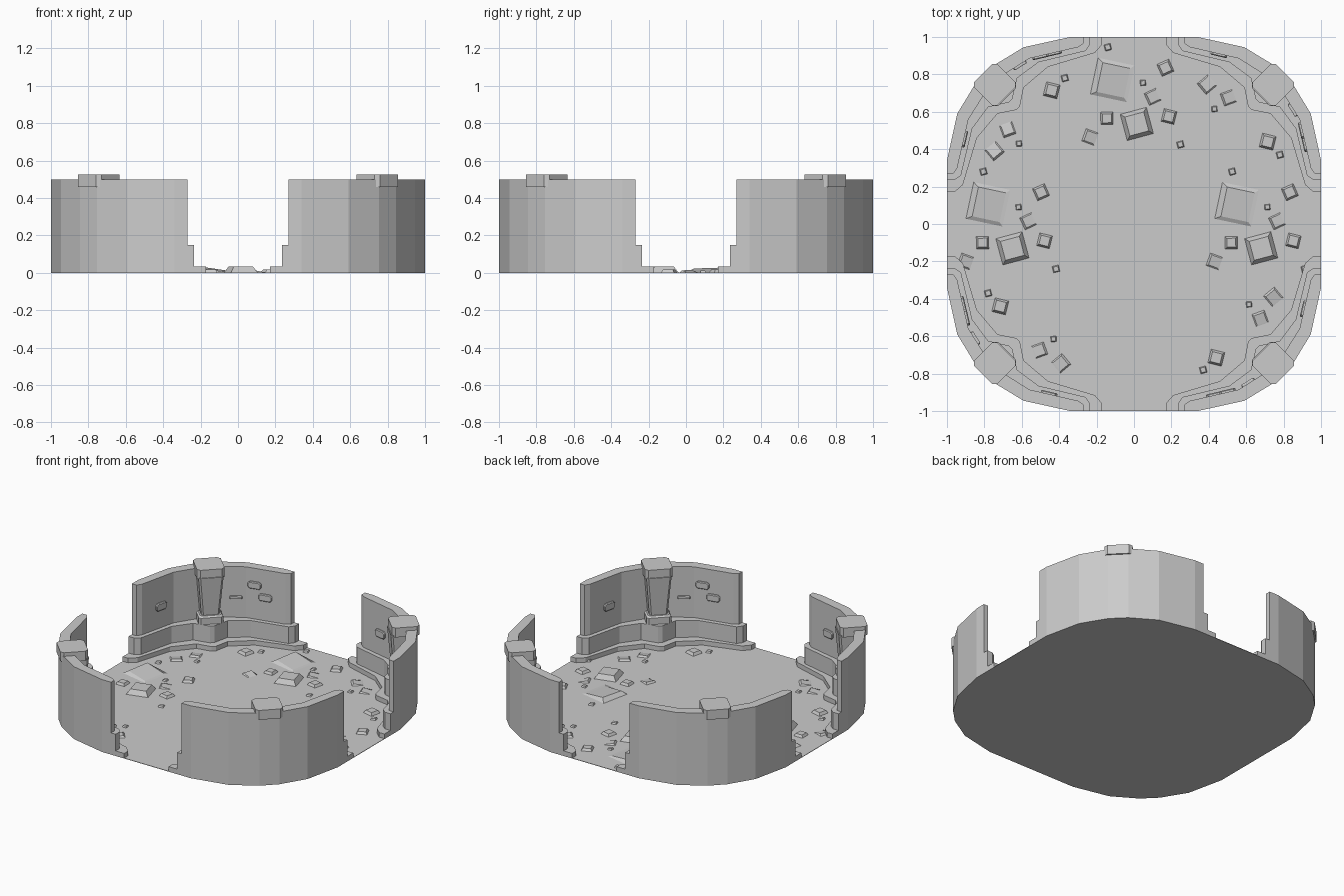
import bpy, bmesh, math
from mathutils import Matrix, Vector

if "Cube" in bpy.data.objects:
    bpy.data.objects.remove(bpy.data.objects["Cube"])


def make(name, rings, matrix=Matrix()):
    """Closed solid lofted through rings of equal vertex count."""
    bm = bmesh.new()
    loops = [[bm.verts.new(matrix @ Vector(p)) for p in ring] for ring in rings]
    n = len(loops[0])
    bm.faces.new(loops[0])
    bm.faces.new(loops[-1])
    for lo, hi in zip(loops, loops[1:]):
        for i in range(n):
            j = (i + 1) % n
            bm.faces.new((lo[i], lo[j], hi[j], hi[i]))
    bmesh.ops.recalc_face_normals(bm, faces=bm.faces)
    mesh = bpy.data.meshes.new(name)
    bm.to_mesh(mesh)
    bm.free()
    obj = bpy.data.objects.new(name, mesh)
    bpy.context.collection.objects.link(obj)
    return obj


def rect(a, b, z, c=0.0):
    """Rectangle ring of half sizes a, b, with corners cut by c."""
    if c == 0:
        return [(a, b, z), (-a, b, z), (-a, -b, z), (a, -b, z)]
    return [(a, b - c, z), (a - c, b, z), (c - a, b, z), (-a, b - c, z),
            (-a, c - b, z), (c - a, -b, z), (a - c, -b, z), (a, c - b, z)]


def at(x, y, z=0.0, deg=0.0):
    return Matrix.Translation((x, y, z)) @ Matrix.Rotation(math.radians(deg), 4, 'Z')


def diagonal(half):
    """Complete a half path by mirroring it across the line x = y."""
    return half + [(y, x) for x, y in reversed(half)]


def prism(name, pts, z0, z1, matrix=Matrix()):
    return make(name, [[(x, y, z) for x, y in pts] for z in (z0, z1)], matrix)


FLOOR = 0.003
turns = [Matrix.Rotation(k * math.pi / 2, 4, 'Z') for k in range(4)]
outer = [(0.34, 1), (0.59, 0.945), (0.755, 0.845)]

# floor slab
outline = []
for t in turns:
    outline += [(t @ Vector((x, y, 0))).to_2d() for x, y in reversed(diagonal(outer))]
prism("floor", outline, 0, FLOOR)

# stepped wall layers: inner half path, bottom, top
layers = [
    ("wall_foot", [(0.17, 1), (0.17, 0.96), (0.21, 0.915), (0.46, 0.84),
                   (0.59, 0.73), (0.61, 0.63)], 0.0, 0.035),
    ("wall_ledge", [(0.235, 1), (0.235, 0.96), (0.26, 0.925), (0.51, 0.865),
                    (0.625, 0.78), (0.65, 0.67)], 0.035, 0.15),
    ("wall_upper", [(0.27, 1), (0.27, 0.965), (0.30, 0.945), (0.56, 0.885),
                    (0.71, 0.79)], 0.15, 0.50),
]
# wall stones: x, y, z, inward facing angle, half width, half height
bricks = [(0.455, 0.909, 0.30, -103, 0.045, 0.026),
          (0.898, 0.50, 0.385, 193, 0.045, 0.024),
          (0.915, 0.43, 0.31, 193, 0.045, 0.024),
          (0.852, 0.612, 0.29, 212, 0.04, 0.010)]

# four identical corners
for k, t in enumerate(turns):
    for name, inner, z0, z1 in layers:
        prism(f"{name}_{k}", diagonal(inner) + list(reversed(diagonal(outer))), z0, z1, t)
    # pillar: plinth, flaring shaft, cap
    m = t @ at(0.735, 0.735, 0, 45)
    make(f"pillar_plinth_{k}", [rect(0.078, 0.078, 0.15, 0.012), rect(0.078, 0.078, 0.195, 0.012),
                                rect(0.068, 0.068, 0.205, 0.012)], m)
    make(f"pillar_shaft_{k}", [rect(0.058, 0.058, 0.20, 0.012), rect(0.08, 0.08, 0.47, 0.012)], m)
    make(f"pillar_cap_{k}", [rect(0.088, 0.088, 0.46, 0.02), rect(0.088, 0.088, 0.525, 0.02)],
         t @ at(0.745, 0.745, 0, 45))
    # stones set in the inner wall face
    for i, (x, y, z, deg, w, h) in enumerate(bricks):
        face = t @ at(x, y, z, deg) @ Matrix.Rotation(math.pi / 2, 4, 'Y')
        c = h * 0.5
        make(f"wall_stone_{k}_{i}", [rect(h, w, -0.01, c), rect(h, w, 0.008, c),
                                     rect(h * 0.8, w * 0.9, 0.013, c * 0.8)], face)


def rock(x, y, size, deg, height, matrix):
    """Flat-topped paving stone with sloping sides."""
    s = size / 2
    make("floor_stone", [rect(s, s, 0), rect(s * 0.72, s * 0.72, height)], matrix @ at(x, y, FLOOR, deg))


def sunken(x, y, size, deg, matrix):
    """Paving stone tilted so one edge rises out of the floor: a wedge."""
    s = size / 2
    h = min(0.025, size * 0.18)
    top = [(s * 0.8, s * 0.8, 0.002), (-s * 0.7, s * 0.8, h), (-s * 0.7, -s * 0.8, h * 0.8), (s * 0.8, -s * 0.8, 0.001)]
    make("sunken_stone", [rect(s, s, 0), top], matrix @ at(x, y, FLOOR, deg))


# three scattered clusters of floor stones
cluster = [(0.015, 0.535, 0.145, 15, 0.032), (-0.14, 0.945, 0.035, 15, 0.01),
           (0.168, 0.835, 0.07, 24, 0.016), (0.048, 0.755, 0.03, 5, 0.01),
           (-0.145, 0.565, 0.066, 1, 0.016), (0.187, 0.575, 0.07, -14, 0.016),
           (0.248, 0.425, 0.035, 14, 0.01)]
for dx, dy in ((0, 0), (-0.665, -0.665), (0.665, -0.665)):
    m = at(dx, dy)
    for x, y, s, d, h in cluster:
        rock(x, y, s, d, h, m)
    for x, y, s, d in ((-0.115, 0.77, 0.20, -12), (0.10, 0.68, 0.07, 25), (-0.235, 0.465, 0.07, -20)):
        sunken(x, y, s, d, m)

# small stones in front of every corner
for t in turns:
    rock(-0.44, 0.715, 0.075, -14, 0.018, t)
    rock(-0.37, 0.78, 0.035, 15, 0.01, t)
    rock(0.43, 0.615, 0.03, 3, 0.01, t)
    sunken(0.39, 0.745, 0.075, 40, t)
    sunken(0.505, 0.675, 0.07, 20, t)
